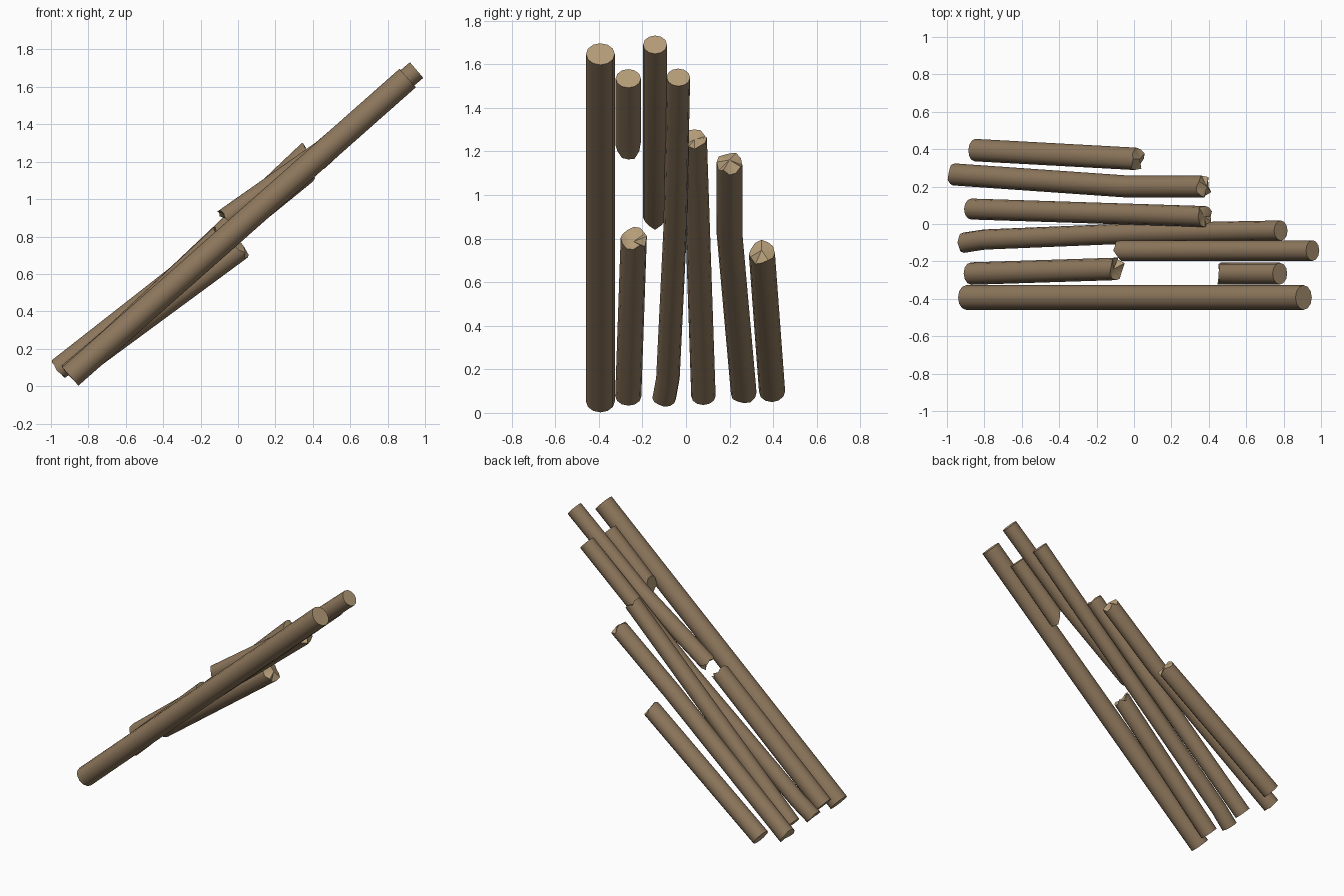
import bpy, bmesh, math, random
from mathutils import Vector

if "Cube" in bpy.data.objects:
    bpy.data.objects.remove(bpy.data.objects["Cube"])

random.seed(4)
SIDES = 12


def mat(name, col):
    m = bpy.data.materials.new(name)
    m.diffuse_color = (*col, 1)
    m.use_nodes = True
    m.node_tree.nodes["Principled BSDF"].inputs["Base Color"].default_value = m.diffuse_color
    return m


bark = mat("brown bark", (0.27, 0.185, 0.108))
wood = mat("pale cut wood", (0.46, 0.335, 0.19))


def log(name, path, r, start=(0, 0, 0), end=(0, 0, 0)):
    """Round log along a path. start/end = (jag size, underside overhang, centre bulge)."""
    pts = [Vector(p) for p in path]
    bm = bmesh.new()
    rings = []
    for i, p in enumerate(pts):
        d = (pts[min(i + 1, len(pts) - 1)] - pts[max(i - 1, 0)]).normalized()
        side = Vector((0, 1, 0))
        side = (side - d * side.dot(d)).normalized()
        up = d.cross(side)
        if up.z < 0:
            up = -up
        style, sign = (0, 0, 0), 0
        if i == 0:
            style, sign = start, -1
        elif i == len(pts) - 1:
            style, sign = end, 1
        ring = []
        for k in range(SIDES):
            a = math.tau * k / SIDES
            push = style[0] * random.uniform(-1, 1) - style[1] * math.sin(a)
            ring.append(bm.verts.new(p + (side * math.cos(a) + up * math.sin(a)) * r
                                     + d * sign * push))
        rings.append(ring)
        # end cap fan with a slightly raised or sunken centre
        if sign:
            c = bm.verts.new(p + d * sign * style[2])
            for k in range(SIDES):
                f = bm.faces.new((ring[k], ring[(k + 1) % SIDES], c))
                f.material_index = 1
    for a, b in zip(rings, rings[1:]):
        for k in range(SIDES):
            n = (k + 1) % SIDES
            bm.faces.new((a[k], a[n], b[n], b[k]))
    bmesh.ops.recalc_face_normals(bm, faces=bm.faces)
    me = bpy.data.meshes.new(name)
    bm.to_mesh(me)
    bm.free()
    me.materials.append(bark)
    me.materials.append(wood)
    ob = bpy.data.objects.new(name, me)
    bpy.context.collection.objects.link(ob)
    bpy.ops.object.select_all(action='DESELECT')
    ob.select_set(True)
    bpy.context.view_layer.objects.active = ob
    bpy.ops.object.shade_smooth_by_angle(angle=math.radians(40))


# full-length log at the front edge
log("front_log", [(-0.897, -0.393, 0.052), (0.907, -0.393, 1.647)], 0.066)

# snapped log: lower and upper remains
log("snapped_log_lower", [(-0.87, -0.265, 0.077), (-0.095, -0.24, 0.80)], 0.06,
    end=(0.022, 0.0, -0.02))
log("snapped_log_upper", [(0.455, -0.265, 1.235), (0.60, -0.265, 1.37), (0.78, -0.265, 1.535)], 0.058,
    start=(0.012, 0.05, 0.0))

# upper half log, broken at its lower end
log("upper_log", [(-0.07, -0.142, 0.895), (0.45, -0.142, 1.26), (0.955, -0.142, 1.69)], 0.055,
    start=(0.018, 0.0, -0.02))

# slightly bent long log
log("bent_log", [(-0.91, -0.10, 0.067), (-0.80, -0.083, 0.16),
                 (0.0, -0.05, 0.84), (0.785, -0.035, 1.54)], 0.054,
    start=(0.008, 0, 0))

# shorter broken logs toward the back
log("middle_log", [(-0.87, 0.08, 0.077), (0.375, 0.04, 1.255)], 0.056,
    end=(0.014, 0.0, 0.0))
log("kinked_log", [(-0.962, 0.265, 0.09), (-0.03, 0.2, 0.82), (0.37, 0.2, 1.145)], 0.059,
    start=(0.008, 0, 0), end=(0.018, 0.0, 0.025))
log("back_log", [(-0.85, 0.395, 0.098), (0.015, 0.348, 0.735)], 0.06,
    end=(0.022, -0.01, 0.02))
